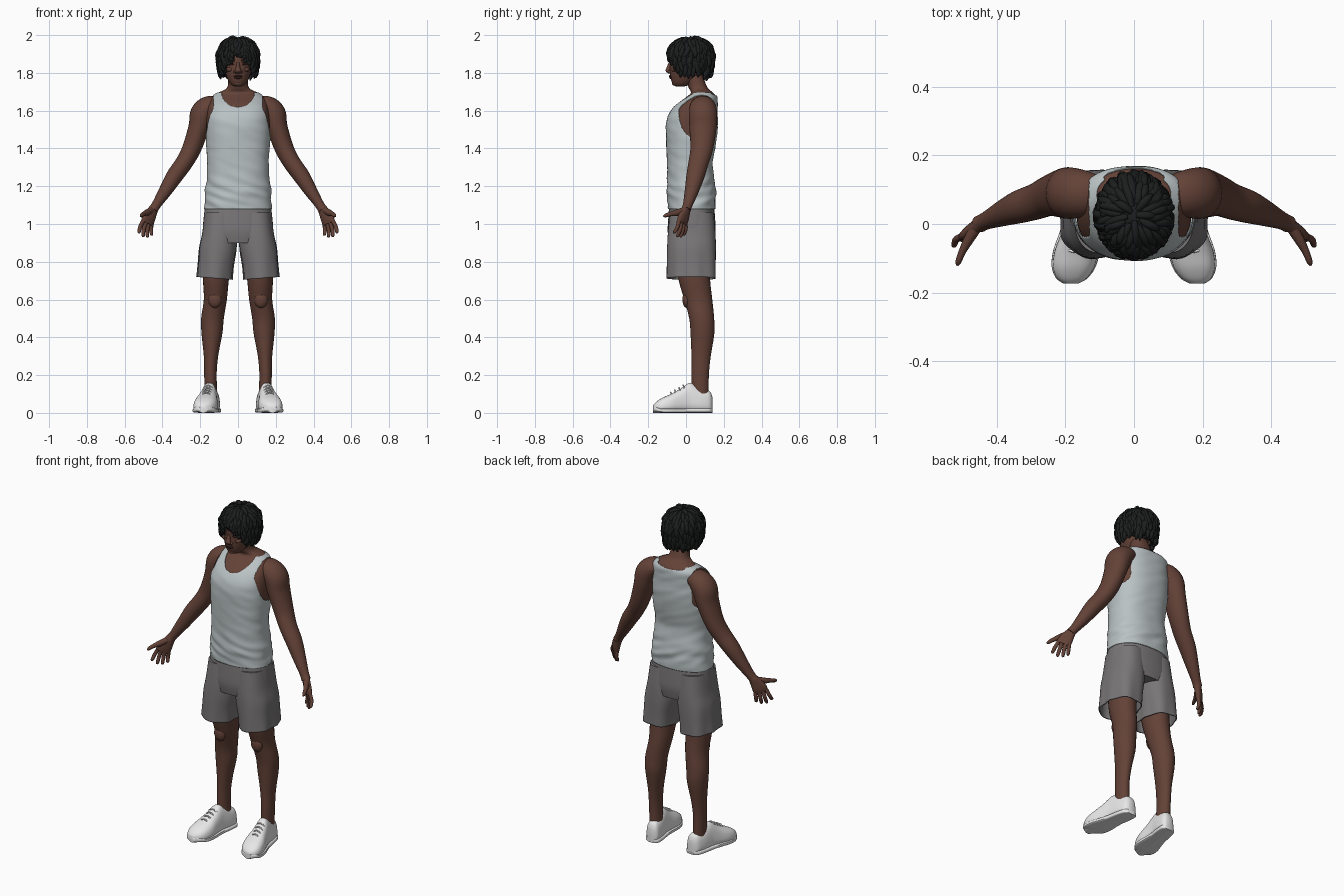
import bpy, bmesh, math, random
from mathutils import Vector, noise

cube = bpy.data.objects.get("Cube")
if cube:
    bpy.data.objects.remove(cube)
random.seed(4)


def material(name, rgb):
    m = bpy.data.materials.new(name)
    m.use_nodes = True
    m.diffuse_color = (*rgb, 1)
    bsdf = m.node_tree.nodes["Principled BSDF"]
    bsdf.inputs["Base Color"].default_value = (*rgb, 1)
    bsdf.inputs["Roughness"].default_value = 0.8
    return m


SKIN = material("brown skin", (0.125, 0.054, 0.038))
LIP = material("dark lips and brows", (0.065, 0.026, 0.022))
SHIRT = material("pale grey cloth", (0.49, 0.54, 0.55))
SHORTS = material("mid grey cloth", (0.19, 0.18, 0.183))
SHOE = material("white leather", (0.8, 0.8, 0.8))
HAIR = material("black hair", (0.012, 0.013, 0.013))


def spline(path, steps):
    """Catmull-Rom through tuples of any length."""
    out = []
    for i in range(len(path) - 1):
        p0, p1 = path[max(i - 1, 0)], path[i]
        p2, p3 = path[i + 1], path[min(i + 2, len(path) - 1)]
        for s in range(steps):
            t = s / steps
            out.append([b + .5 * t * (c - a + t * (2*a - 5*b + 4*c - d + t * (3*(b - c) + d - a)))
                        for a, b, c, d in zip(p0, p1, p2, p3)])
    return out + [list(path[-1])]


def loft(bm, path, wide=(1, 0, 0), axis=None, sides=24, steps=4, power=2.0, caps=(True, True)):
    """Skin rings (x, y, z, half width, half depth) along a smooth path."""
    rings, pts = [], spline(path, steps)
    for i, p in enumerate(pts):
        a, b = Vector(pts[max(i - 1, 0)][:3]), Vector(pts[min(i + 1, len(pts) - 1)][:3])
        t = Vector(axis) if axis else (b - a).normalized()
        u = Vector(wide)
        u = (u - t * u.dot(t)).normalized()
        v = t.cross(u)
        ring = []
        for k in range(sides):
            ang = 2 * math.pi * k / sides
            c, s = math.cos(ang), math.sin(ang)
            e = 2 / power
            co = Vector(p[:3]) + u * p[3] * math.copysign(abs(c) ** e, c) \
                + v * p[4] * math.copysign(abs(s) ** e, s)
            ring.append(bm.verts.new(co))
        rings.append(ring)
    for r, q in zip(rings, rings[1:]):
        for k in range(sides):
            n = (k + 1) % sides
            bm.faces.new((r[k], r[n], q[n], q[k]))
    if caps[0]:
        bm.faces.new(rings[0][::-1])
    if caps[1]:
        bm.faces.new(rings[-1])
    return rings


def blob(bm, centre, size):
    vs = bmesh.ops.create_uvsphere(bm, u_segments=16, v_segments=10, radius=1)["verts"]
    for v in vs:
        v.co = Vector(centre) + Vector(a * b for a, b in zip(v.co, size))


def finish(name, bm, mat, mirror=False, thick=0, angle=60):
    bmesh.ops.recalc_face_normals(bm, faces=bm.faces)
    me = bpy.data.meshes.new(name)
    bm.to_mesh(me)
    bm.free()
    me.materials.append(mat)
    ob = bpy.data.objects.new(name, me)
    bpy.context.collection.objects.link(ob)
    bpy.ops.object.select_all(action="DESELECT")
    ob.select_set(True)
    bpy.context.view_layer.objects.active = ob
    bpy.ops.object.shade_smooth_by_angle(angle=math.radians(angle))
    if thick:
        ob.modifiers.new("Cloth", "SOLIDIFY").thickness = thick
    if mirror:
        ob.modifiers.new("Mirror", "MIRROR").use_mirror_merge = False
    return ob


UP = (0, 0, 1)
TORSO = [(0, .03, 1.08, .177, .122), (0, .03, 1.14, .172, .126), (0, .027, 1.22, .165, .124),
         (0, .02, 1.32, .16, .118), (0, .027, 1.42, .166, .128), (0, .031, 1.52, .17, .134),
         (0, .037, 1.58, .167, .127), (0, .055, 1.63, .16, .11), (0, .08, 1.67, .143, .084),
         (0, .085, 1.695, .108, .062), (0, .065, 1.72, .062, .053), (0, .045, 1.77, .054, .052),
         (0, .03, 1.81, .05, .05)]

# Chest, shoulders and neck
bm = bmesh.new()
loft(bm, [(x, y, z, a - .003, b - .003) for x, y, z, a, b in TORSO[2:]], axis=UP, sides=48, power=2.3)
finish("torso", bm, SKIN)

# Tank top: same form, with neck and arm openings
bm = bmesh.new()
loft(bm, [(x, y, z, a + .003, b + .003) for x, y, z, a, b in TORSO[:11]], axis=UP, sides=112,
     steps=9, power=2.3, caps=(False, False))


def opening(c):
    neck = (c.x / .088) ** 2 + ((c.z - 1.72) / .1) ** 2 < 1 and c.y < .09
    nape = c.z > 1.698 or (c.z > 1.68 + c.x ** 2 and c.y > .09 and abs(c.x) < .085)
    arm = abs(c.x) > .133 and ((c.z - 1.585) / .125) ** 2 + ((c.y - .062) / .098) ** 2 < 1
    return neck or nape or arm


bmesh.ops.delete(bm, geom=[f for f in bm.faces if opening(f.calc_center_median())], context="FACES")
for _ in range(4):
    rim = [v for v in bm.verts if v.is_boundary and v.co.z > 1.2]
    bmesh.ops.smooth_vert(bm, verts=rim, factor=.5, use_axis_x=True, use_axis_y=True, use_axis_z=True)
for v in bm.verts:
    slack = .0025 + .007 * math.exp(-((v.co.z - 1.16) / .08) ** 2)
    fold = noise.noise(Vector((v.co.x * 9, v.co.y * 9, v.co.z * 26 + v.co.x * 9)))
    v.co += Vector((v.co.x, v.co.y - .03, 0)).normalized() * fold * slack
finish("tank_top", bm, SHIRT, thick=.004)

# Shorts: hips and two wide legs
bm = bmesh.new()
loft(bm, [(0, .03, .9, .16, .118), (0, .03, .96, .185, .127), (0, .03, 1.03, .182, .124),
          (0, .03, 1.11, .172, .118)], axis=UP, sides=48, power=2.4)
finish("shorts_hips", bm, SHORTS)
bm = bmesh.new()
loft(bm, [(.124, .03, .712, .094, .129), (.118, .03, .78, .094, .129), (.107, .03, .87, .099, .129),
          (.098, .03, .95, .092, .126), (.09, .03, 1.06, .086, .116)],
     axis=UP, sides=48, steps=6, power=2.4, caps=(False, True))
for v in bm.verts:
    drop = max(0, (.95 - v.co.z) / .24)
    ang = math.atan2(v.co.y - .03, v.co.x - .12)
    v.co += Vector((math.cos(ang), math.sin(ang), 0)) * .004 * drop * math.sin(7 * ang)
    v.co.z += .08 * (v.co.x - .12) * drop
finish("shorts_legs", bm, SHORTS, mirror=True, thick=.006)

# Legs
bm = bmesh.new()
loft(bm, [(.142, .075, .08, .034, .045), (.146, .075, .2, .033, .046), (.143, .08, .3, .038, .051),
          (.138, .087, .42, .055, .063), (.135, .083, .5, .06, .066), (.12, .065, .6, .061, .074),
          (.117, .045, .7, .068, .083), (.11, .035, .82, .075, .09)], axis=UP, sides=28, steps=5)
blob(bm, (.122, .005, .6), (.036, .024, .045))
finish("legs", bm, SKIN, mirror=True)

# Shoes: distance, half width and height from heel to toe
SHOE_RINGS = [(.14, .022, .085), (.125, .04, .115), (.085, .047, .128), (.045, .048, .15), (.015, .049, .158),
              (-.03, .056, .128), (-.08, .065, .1), (-.125, .061, .08), (-.158, .043, .058),
              (-.174, .018, .04)]


def foot_x(y):
    return .132 + (.14 - y) * .165


bm = bmesh.new()
loft(bm, [(foot_x(y), y, h / 2, w, h / 2) for y, w, h in SHOE_RINGS], axis=(0, -1, 0), sides=32, power=2.7)
for v in bm.verts:
    mid = foot_x(v.co.y)
    v.co.x = mid + (v.co.x - mid) * (1 - 2.4 * max(0, v.co.z - .03))
finish("shoes", bm, SHOE, mirror=True)
bm = bmesh.new()
loft(bm, [(foot_x(y), y, .013 + .006 * (y < -.15), w + .003, .012) for y, w, h in SHOE_RINGS],
     axis=(0, -1, 0), sides=24, power=5)
finish("shoe_soles", bm, SHOE, mirror=True, angle=40)

# Laces and ankle collar
bm = bmesh.new()
for i in range(4):
    y, z = -.015 - i * .022, .144 - i * .0125
    x = foot_x(y)
    loft(bm, [(x - .026, y + .006, z - .014, .004, .004), (x, y, z + .002, .004, .004),
              (x + .026, y + .006, z - .014, .004, .004)], wide=UP, sides=8)
finish("shoe_laces", bm, SHOE, mirror=True)

# Arms
bm = bmesh.new()
loft(bm, [(.1, .085, 1.625, .04, .055), (.145, .088, 1.622, .058, .068), (.186, .09, 1.585, .066, .075),
          (.207, .09, 1.51, .056, .072), (.245, .083, 1.4, .05, .06), (.285, .066, 1.325, .046, .053),
          (.335, .05, 1.255, .044, .048), (.385, .03, 1.175, .035, .037), (.43, .01, 1.105, .025, .026),
          (.45, 0, 1.075, .026, .025)], wide=(1, 0, .5), sides=28, steps=5)
finish("arms", bm, SKIN, mirror=True)

# Hands: palm, four fingers and a thumb
bm = bmesh.new()
across = Vector((.76, -.58, .2)).normalized()
loft(bm, [(.438, .007, 1.095, .022, .021), (.457, -.005, 1.06, .032, .019), (.474, -.016, 1.025, .04, .017),
          (.482, -.022, 1.003, .038, .013)], wide=across, sides=20, power=2.4)
knuckles, tips = Vector((.479, -.02, 1.01)), Vector((.492, -.037, .928))
for i, short in enumerate((.02, .004, 0, .014)):
    k = i / 1.5 - 1
    a, b = knuckles + across * k * .03, tips + across * k * .044 + Vector((0, 0, short))
    m = a.lerp(b, .5) + Vector((.004, .005, 0))
    loft(bm, [(*a, .011, .011), (*m, .0105, .01), (*a.lerp(b, .9), .009, .008), (*b, .004, .004)],
         wide=across, sides=12)
loft(bm, [(.458, -.008, 1.075, .016, .017), (.482, -.046, 1.06, .017, .015), (.5, -.08, 1.053, .012, .011),
          (.511, -.108, 1.045, .01, .009), (.515, -.12, 1.04, .004, .004)], wide=UP, sides=14)
finish("hands", bm, SKIN, mirror=True)

# Head with nose, brow, ears
bm = bmesh.new()
loft(bm, [(0, -.03, 1.729, .02, .025), (0, -.025, 1.737, .036, .043), (0, -.012, 1.762, .053, .067),
          (0, 0, 1.8, .067, .085), (0, .012, 1.85, .074, .098), (0, .025, 1.9, .078, .108),
          (0, .028, 1.945, .068, .095), (0, .03, 1.975, .035, .05)], axis=UP, sides=40, power=2.15)
loft(bm, [(0, -.082, 1.855, .008, .01), (0, -.09, 1.83, .011, .012), (0, -.096, 1.81, .018, .012),
          (0, -.086, 1.798, .012, .008)], axis=UP, sides=16)
for s in (-1, 1):
    blob(bm, (s * .015, -.086, 1.805), (.009, .011, .008))
    blob(bm, (s * .033, -.073, 1.862), (.024, .014, .008))
    blob(bm, (s * .04, -.055, 1.818), (.022, .022, .014))
    blob(bm, (s * .076, .022, 1.825), (.009, .02, .032))
blob(bm, (0, -.062, 1.745), (.02, .013, .013))
finish("head", bm, SKIN)

# Lips, eyebrows and eyelids
bm = bmesh.new()
blob(bm, (0, -.081, 1.783), (.024, .01, .0055))
blob(bm, (0, -.079, 1.774), (.021, .01, .006))
for s in (-1, 1):
    blob(bm, (s * .033, -.083, 1.868), (.02, .006, .004))
    blob(bm, (s * .032, -.079, 1.846), (.014, .006, .005))
finish("face_details", bm, LIP)


# Hair: a scalp cap covered by short hanging twists
def scalp(theta, phi, grow):
    over = max(0, theta - math.pi / 2)
    r = math.sin(theta) if over == 0 else 1 - .14 * over ** 2
    h = math.cos(theta) if over == 0 else -over
    return Vector((.102 * grow * r * math.cos(phi), .026 + .114 * grow * r * math.sin(phi),
                   1.888 + .1 * grow * h))


def lowest(phi):
    """Hairline angle: short over the brow, long at the nape."""
    front = max(0, -math.sin(phi)) ** 3
    return 2.6 + .3 * max(0, math.sin(phi)) - 1.1 * front


bm = bmesh.new()
rows = [[bm.verts.new(scalp(.03 + (lowest(p) - .2) * j / 12, p, .95))
         for p in (2 * math.pi * k / 40 for k in range(40))] for j in range(13)]
for r, q in zip(rows, rows[1:]):
    for k in range(40):
        bm.faces.new((r[k], q[k], q[k - 39], r[k - 39]))
bm.faces.new(rows[0])
finish("hair_cap", bm, HAIR, thick=.01)

bm = bmesh.new()
COUNT = 330
for i in range(COUNT):
    phi = i * 2.39996
    start = math.acos(1 - 1.5 * (i + .5) / COUNT) * .98
    end = min(start + random.uniform(.5, .95), lowest(phi) + random.uniform(-.12, .15))
    if end - start < .2:
        start = end - .35
    sway, lift = random.uniform(-.22, .22), random.uniform(1.0, 1.09)
    path = []
    for t, rad in ((0, .008), (.35, .0125), (.75, .011), (1, .003)):
        grow = .94 + (lift - .94) * min(1, t * 1.8)
        co = scalp(start + (end - start) * t, phi + sway * t, grow)
        path.append((*co, rad, rad))
    loft(bm, path, wide=(.3, .5, .8), sides=7, steps=2)
for v in bm.verts:
    v.co.z = min(v.co.z, 2.0)
finish("hair_twists", bm, HAIR)
